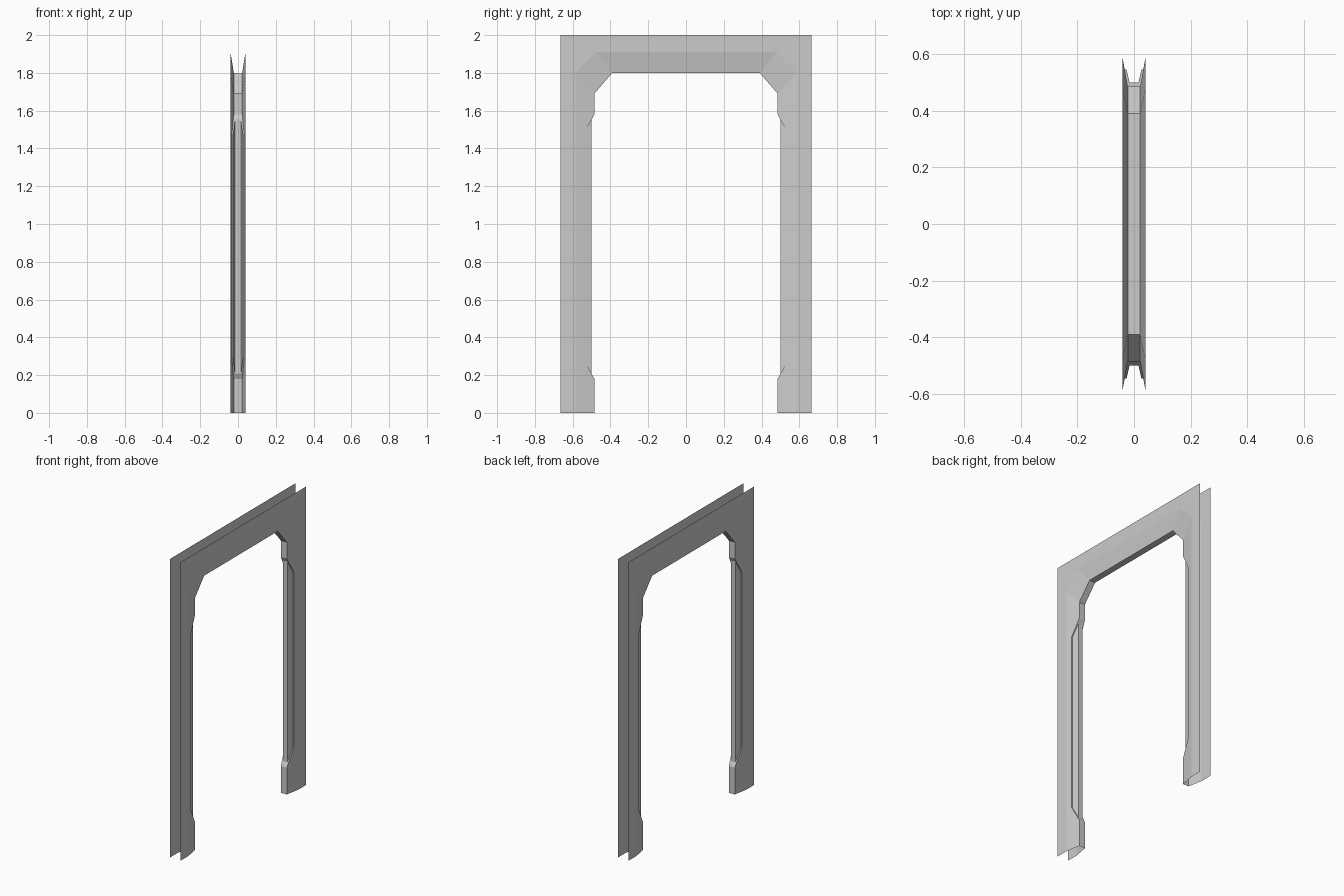
import bpy

if "Cube" in bpy.data.objects:
    bpy.data.objects.remove(bpy.data.objects["Cube"])

XO, XI = 0.04, 0.022            # half thickness at the face and at the opening
LIP_X, STRIP_X = 0.026, 0.016   # half widths of the recessed jamb strip
Y_OUT, H = 0.665, 2.0


def leg_x(y):
    """Half thickness of the sloped trim on the leg at a given y."""
    return XI + (y - 0.485) / 0.1 * (XO - XI)


def part(name, faces):
    """One quarter of a part, mirrored across x and y."""
    verts, index = [], []
    for f in faces:
        index.append(list(range(len(verts), len(verts) + len(f))))
        verts += f
    me = bpy.data.meshes.new(name)
    me.from_pydata(verts, [], index)
    ob = bpy.data.objects.new(name, me)
    bpy.context.collection.objects.link(ob)
    mir = ob.modifiers.new("mirror", 'MIRROR')
    mir.use_axis = (True, True, False)
    weld = ob.modifiers.new("weld", 'WELD')
    weld.merge_threshold = 0.0002
    return ob


# Flat outer sheets of the door frame
sheet = [(Y_OUT, 0), (Y_OUT, H), (0, H), (0, 1.91), (0.48, 1.91), (0.585, 1.8), (0.585, 0)]
part("face_sheets", [[(XO, y, z) for y, z in sheet]])

# Sloped trim around the opening: leg, corner, head
leg_edge = [(0.485, 1.69), (0.485, 1.58), (0.545, 1.47), (0.545, 0.29), (0.485, 0.18), (0.485, 0)]
leg = [(XO, 0.585, 0), (XO, 0.585, 1.8)] + [(leg_x(y), y, z) for y, z in leg_edge]
corner = [(XO, 0.585, 1.8), (XO, 0.48, 1.91), (XI, 0.39, 1.8), (XI, 0.485, 1.69)]
head = [(XO, 0.48, 1.91), (XO, 0, 1.91), (XI, 0, 1.8), (XI, 0.39, 1.8)]
part("sloped_trim", [leg, corner, head])

# Inner lining across the thickness of the opening
path = [(0.485, 0), (0.485, 0.18), None, (0.485, 1.58), (0.485, 1.69), (0.39, 1.8), (0, 1.8)]
lining = [[(0, *a), (XI, *a), (XI, *b), (0, *b)] for a, b in zip(path, path[1:]) if a and b]

# Chamfered ends and recessed strip of the jamb
ends = []
for z0, z1 in ((0.18, 0.29), (1.58, 1.47)):
    zs = z0 + (z1 - z0) * 0.25
    ends.append(zs)
    f = [(0, 0.485, z0), (XI, 0.485, z0), (leg_x(0.545), 0.545, z1),
         (LIP_X, 0.545, z1), (STRIP_X, 0.5, zs), (0, 0.5, zs)]
    lining.append(f if z1 > z0 else f[::-1])
part("inner_lining", lining)

lo, hi = ends
part("jamb_strip", [
    [(0, 0.5, lo), (STRIP_X, 0.5, lo), (STRIP_X, 0.5, hi), (0, 0.5, hi)],
    [(STRIP_X, 0.5, lo), (LIP_X, 0.545, 0.29), (LIP_X, 0.545, 1.47), (STRIP_X, 0.5, hi)],
    [(LIP_X, 0.545, 0.29), (leg_x(0.545), 0.545, 0.29),
     (leg_x(0.545), 0.545, 1.47), (LIP_X, 0.545, 1.47)],
])
